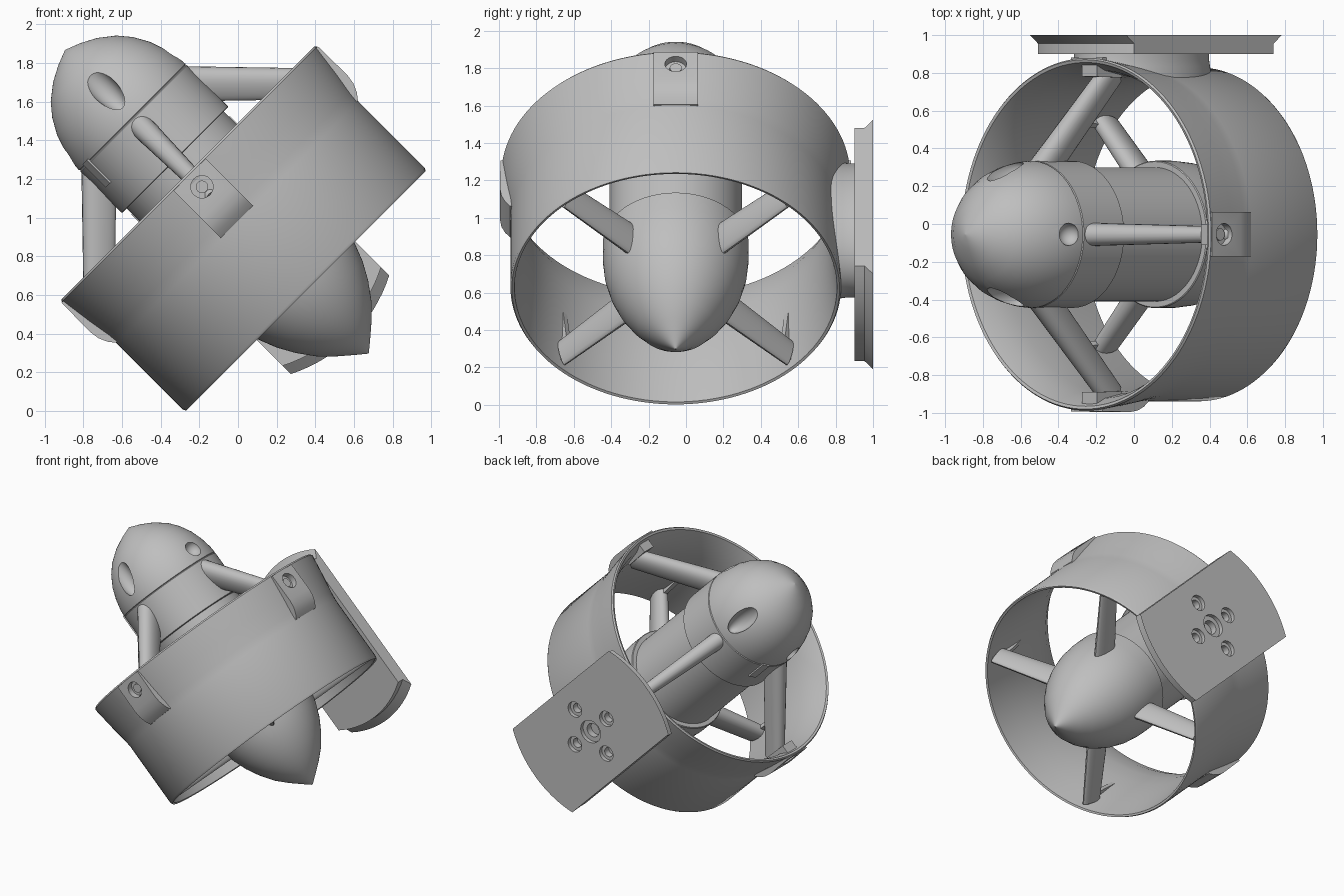
import bpy, bmesh, math
from mathutils import Matrix, Vector

cube = bpy.data.objects.get("Cube")
if cube:
    bpy.data.objects.remove(cube, do_unlink=True)

grey = bpy.data.materials.new("plain grey")
grey.use_nodes = True
grey.diffuse_color = (0.52, 0.52, 0.52, 1)
grey.node_tree.nodes["Principled BSDF"].inputs["Base Color"].default_value = (0.52, 0.52, 0.52, 1)

# Thruster frame: local z runs along the shaft towards the tail, tilted 45 degrees
TILT = Matrix.Translation((0.04, -0.055, 0.933)) @ Matrix.Rotation(-math.pi / 4, 4, 'Y')


def add(name, bm):
    bmesh.ops.recalc_face_normals(bm, faces=bm.faces)
    mesh = bpy.data.meshes.new(name)
    bm.to_mesh(mesh)
    bm.free()
    mesh.materials.append(grey)
    ob = bpy.data.objects.new(name, mesh)
    bpy.context.collection.objects.link(ob)
    ob.matrix_world = TILT
    return ob


def loft(name, rings, loop=False):
    """Skin a series of equal point rings; cap the ends unless it loops."""
    bm = bmesh.new()
    rows = [[bm.verts.new(p) for p in ring] for ring in rings]
    n = len(rows[0])
    pairs = list(zip(rows, rows[1:])) + ([(rows[-1], rows[0])] if loop else [])
    for a, b in pairs:
        for i in range(n):
            j = (i + 1) % n
            bm.faces.new((a[i], a[j], b[j], b[i]))
    if not loop:
        bm.faces.new(rows[0])
        bm.faces.new(rows[-1])
    return add(name, bm)


def turned(name, profile, loop=False, sideways=False, centre=(0, 0, 0), n=96, oval=1):
    """Revolve (radius, position) points round the shaft, or round local y."""
    rings = []
    for r, h in profile:
        ring = []
        for i in range(n):
            t = math.tau * i / n
            x, y = r * oval * math.cos(t), r * math.sin(t)
            p = Vector((x, h, y)) if sideways else Vector((x, y, h))
            ring.append(p + Vector(centre))
        rings.append(ring)
    return loft(name, rings, loop)


def spun(angle, p):
    return Matrix.Rotation(angle, 3, 'Z') @ Vector(p)


def block(name, angle, outline, half_width):
    """Extrude a (radius, height) outline across the given direction."""
    return loft(name, [[spun(angle, (r, y, h)) for r, h in outline] for y in (-half_width, half_width)])


def strut(name, angle, start, end, chord, thick, flare):
    """Streamlined strut between two (radius, height) points, thicker at its root."""
    a, b = Vector(start), Vector(end)
    d = (b - a).normalized()
    side = Vector((-d.y, d.x))
    rings = []
    for base, wide, deep in ((a, 1.1, flare), (b, 0.95, 0.9)):
        ring = []
        for i in range(24):
            t = math.tau * i / 24
            c = base + side * (chord * wide / 2 * math.cos(t))
            y = thick * deep / 2 * math.sin(t) * (1 + 0.35 * math.cos(t))
            ring.append(spun(angle, (c.x, y, c.y)))
        rings.append(ring)
    return loft(name, rings)


def ellipsoid(angle, centre, size):
    bm = bmesh.new()
    bmesh.ops.create_uvsphere(bm, u_segments=32, v_segments=20, radius=1)
    turn = Matrix.Rotation(angle, 4, 'Z') @ Matrix.Translation(centre) @ Matrix.Diagonal((*size, 1))
    bmesh.ops.transform(bm, matrix=turn, verts=bm.verts)
    return add("pocket_cutter", bm)


def radial_peg(name, angle, r0, r1, height, radius):
    bm = bmesh.new()
    bmesh.ops.create_cone(bm, cap_ends=True, segments=32, radius1=radius, radius2=radius, depth=r1 - r0)
    place = (Matrix.Rotation(angle, 4, 'Z') @ Matrix.Translation(((r0 + r1) / 2, 0, height))
             @ Matrix.Rotation(math.pi / 2, 4, 'Y'))
    bmesh.ops.transform(bm, matrix=place, verts=bm.verts)
    return add(name, bm)


def cut(targets, cutters):
    for ob in targets:
        bpy.context.view_layer.objects.active = ob
        for c in cutters:
            c.hide_render = True
            m = ob.modifiers.new("cut", 'BOOLEAN')
            m.operation, m.solver, m.object = 'DIFFERENCE', 'EXACT', c
            bpy.ops.object.modifier_apply(modifier=m.name)
    for c in cutters:
        bpy.data.objects.remove(c, do_unlink=True)


parts = []

# Duct: flared at the tail end, thin rounded lips
duct = turned("duct", [(0.925, 0.423), (0.933, 0.412), (0.91, 0.24), (0.89, 0.12), (0.884, 0.06),
                       (0.884, -0.425), (0.876, -0.44), (0.862, -0.435), (0.845, -0.25),
                       (0.837, -0.1), (0.835, 0.05), (0.845, 0.2), (0.87, 0.33),
                       (0.91, 0.418)], loop=True, n=128)
parts.append(duct)

# Motor pod
dome = turned("tail_dome", [(0.003, 1.32), (0.08, 1.29), (0.16, 1.248), (0.24, 1.186), (0.295, 1.12),
                            (0.34, 1.04), (0.368, 0.96), (0.385, 0.88), (0.389, 0.83), (0.383, 0.825)])
parts += [
    dome,
    turned("collar", [(0.383, 0.825), (0.389, 0.82), (0.389, 0.52), (0.384, 0.515)]),
    turned("motor_tube", [(0.355, 0.55), (0.355, -0.12)]),
    turned("nose_cone", [(0.385, -0.1), (0.39, -0.105), (0.39, -0.22), (0.38, -0.33), (0.354, -0.44),
                         (0.315, -0.54), (0.265, -0.63), (0.2, -0.72), (0.13, -0.79),
                         (0.06, -0.85), (0.003, -0.897)])]

# Four-way parts: struts, their feet, bolt bosses and dome pockets
pockets, bosses = [], []
for k in range(4):
    ang = k * math.pi / 2
    diag = ang + math.pi / 4
    parts.append(strut(f"tail_strut_{k}", ang, (0.32, 0.753), (0.86, 0.213), 0.165, 0.085, 1.4))
    parts.append(strut(f"nose_strut_{k}", diag, (0.3, -0.32), (0.845, -0.33), 0.19, 0.095, 1.2))
    parts.append(block(f"tail_strut_foot_{k}", ang,
                       [(0.835, 0.39), (0.9, 0.39), (0.86, 0.2), (0.83, 0.2)], 0.055))
    parts.append(block(f"nose_strut_fin_{k}", diag, [(0.795, -0.38), (0.86, -0.38), (0.85, 0.08)], 0.015))
    boss = block(f"bolt_boss_{k}", ang, [(0.8, 0.41), (0.937, 0.41), (0.94, 0.2), (0.932, 0.145),
                                         (0.912, 0.1), (0.885, 0.065), (0.8, 0.065)], 0.118)
    bosses.append(boss)
    cut([boss, duct], [radial_peg("hole_cutter", ang, 0.895, 1.0, 0.32, 0.058)])
    parts.append(radial_peg(f"bolt_head_{k}", ang, 0.885, 0.91, 0.32, 0.032))
    if k % 2:
        pockets.append(ellipsoid(ang, (0.345, 0, 1.05), (0.07, 0.068, 0.175)))
    else:
        pockets.append(ellipsoid(ang, (0.38, 0, 0.92), (0.06, 0.06, 0.06)))
cut([dome], pockets)

# Small latches across the dome seam
for s in (1, -1):
    parts.append(block(f"latch_{s}", math.pi + s * 0.55,
                       [(0.36, 0.84), (0.398, 0.84), (0.398, 0.67), (0.36, 0.67)], 0.03))

# Oval pedestal joining the duct to the mounting plate
pedestal = turned("pedestal", [(0.44, 0.76), (0.43, 0.84), (0.42, 0.89), (0.415, 0.92), (0.415, 0.96)],
                  sideways=True, oval=0.7)

# Trim pedestal and bosses back to the wall of the duct
cut(bosses + [pedestal], [turned("bore_cutter", [(0.865, -0.5), (0.855, 0.2), (0.93, 0.45)], n=128)])
parts += bosses + [pedestal]

# Mounting plate: straight sides, bowed ends with an undercut
MID, HALF, WIDE, BOW = -0.107, 0.582, 0.36, 0.79


def plate_ring(y, inset):
    ring = []
    for s in (1, -1):
        for i in range(17):
            x = s * WIDE * (i / 8 - 1)
            end = HALF - inset + math.sqrt(BOW ** 2 - x * x) - math.sqrt(BOW ** 2 - WIDE ** 2)
            ring.append((x, y, MID + s * end))
    return ring


plate = loft("mounting_plate", [plate_ring(0.955, 0.06), plate_ring(1.01, 0.06), plate_ring(1.055, 0)])
parts.append(plate)

# Stepped holes in the plate
spots = [(0, 0, 0.085)] + [(0.19 * math.cos(k * math.pi / 2), 0.19 * math.sin(k * math.pi / 2), 0.058)
                           for k in range(4)]
for x, z, r in spots:
    at = (x, 0, MID + z)
    cut([plate], [turned("bore_cutter", [(r, 1.025), (r, 1.1)], sideways=True, centre=at, n=32),
                  turned("bore_cutter", [(r * 0.6, 0.975), (r * 0.6, 1.1)], sideways=True, centre=at, n=32)])

# Smooth shading with crisp edges
bpy.ops.object.select_all(action='DESELECT')
for ob in parts:
    ob.select_set(True)
bpy.context.view_layer.objects.active = duct
bpy.ops.object.shade_smooth_by_angle(angle=math.radians(30))
